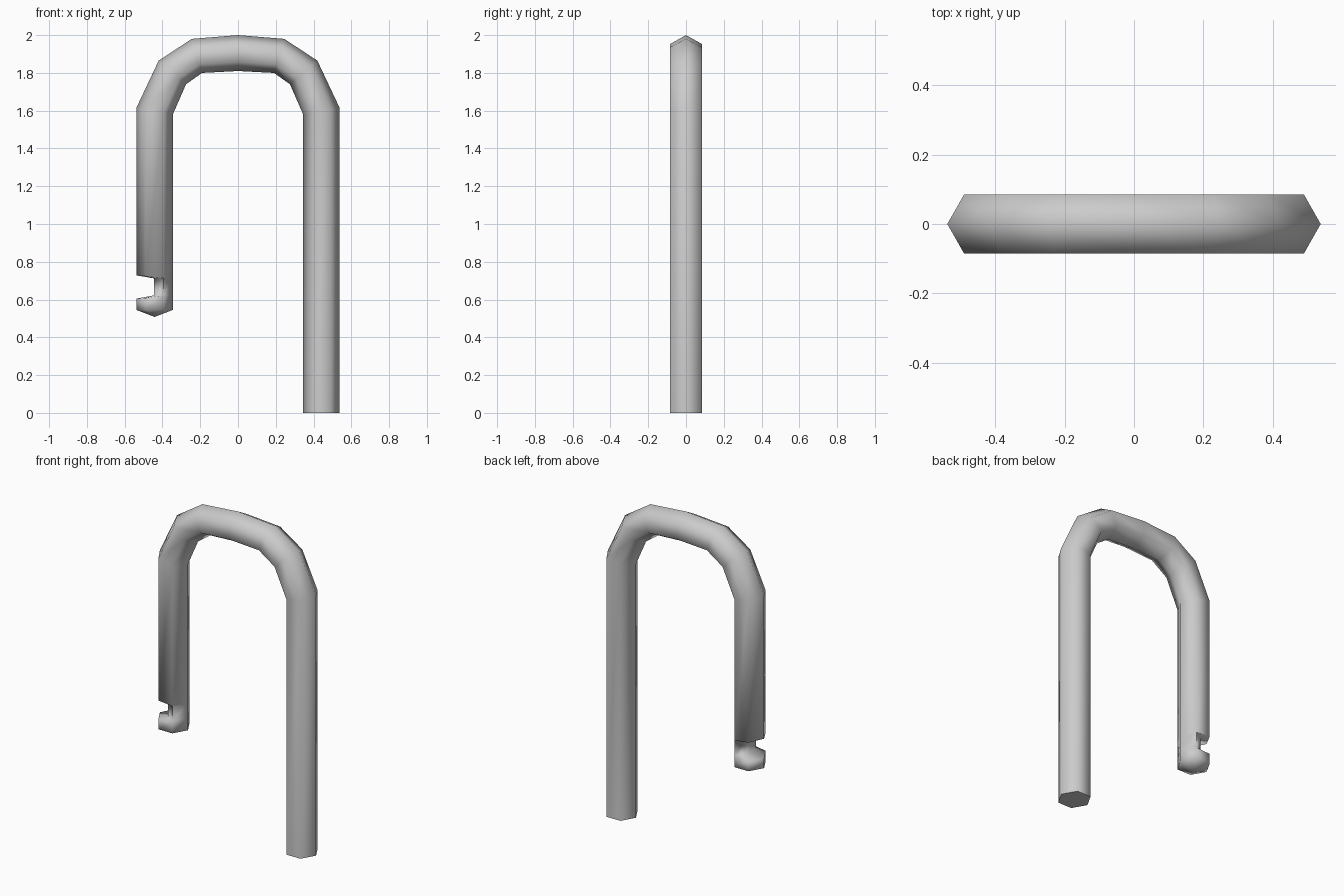
import bpy, bmesh
from math import cos, sin, tau
from mathutils import Vector

if "Cube" in bpy.data.objects:
    bpy.data.objects.remove(bpy.data.objects["Cube"])

SIDES, R = 6, 0.098
bm = bmesh.new()


def ring(outer, inner):
    """Hexagonal cross-section spanning an outer and an inner (x, z) point."""
    o, i = Vector((outer[0], 0, outer[1])), Vector((inner[0], 0, inner[1]))
    mid, arm = (o + i) / 2, (o - i) / 2
    return [bm.verts.new(mid + arm * cos(tau * k / SIDES) + Vector((0, R * sin(tau * k / SIDES), 0)))
            for k in range(SIDES)]


def neck(z):
    """Cross-section inside the latch notch: outer corners pulled inwards."""
    verts = ring((-0.538, z), (-0.345, z))
    for k, y in ((0, 0), (1, 0.055), (5, -0.055)):
        verts[k].co = (-0.445, y, z)
    return verts


# Right half of the bend, outer and inner points, then mirrored over the crown
bend = [((0.538, 1.615), (0.345, 1.58)),
        ((0.42, 1.865), (0.275, 1.74)),
        ((0.245, 1.98), (0.19, 1.80))]
flip = [((-o[0], o[1]), (-i[0], i[1])) for o, i in reversed(bend)]
path = [((0.538, 0), (0.345, 0))] + bend + [((0, 2.0), (0, 1.81))] + flip
rings = [ring(o, i) for o, i in path]

# Short leg with the latch notch
leg = lambda z, zi: ring((-0.538, z), (-0.345, zi))
rings += [leg(0.728, 0.71), neck(0.712), neck(0.622), leg(0.605, 0.615), leg(0.545, 0.545)]

for a, b in zip(rings, rings[1:]):
    for k in range(SIDES):
        n = (k + 1) % SIDES
        bm.faces.new((a[k], a[n], b[n], b[k]))

# Flat foot on the long leg, pointed tip on the short leg
bm.faces.new(rings[0])
tip = bm.verts.new((-0.4415, 0, 0.508))
for k in range(SIDES):
    bm.faces.new((rings[-1][k], rings[-1][(k + 1) % SIDES], tip))
bmesh.ops.recalc_face_normals(bm, faces=bm.faces)

mesh = bpy.data.meshes.new("shackle")
bm.to_mesh(mesh)
bm.free()
shackle = bpy.data.objects.new("shackle", mesh)
bpy.context.collection.objects.link(shackle)
bpy.context.view_layer.objects.active = shackle
shackle.select_set(True)
bpy.ops.object.shade_smooth_by_angle(angle=1.53)
